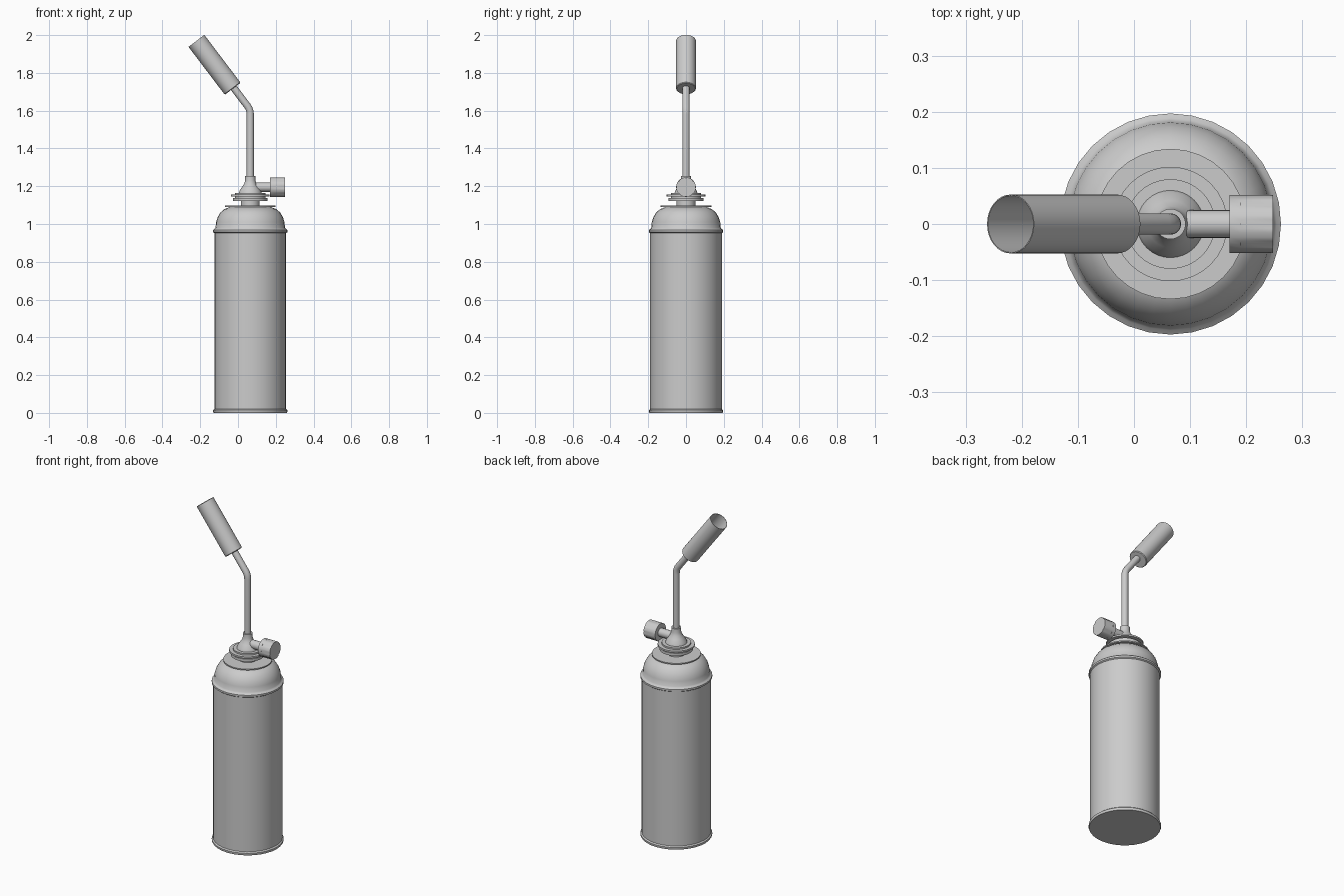
import bpy, bmesh, math
from mathutils import Vector, Matrix

if "Cube" in bpy.data.objects:
    bpy.data.objects.remove(bpy.data.objects["Cube"])

AX = 0.065  # canister axis


def finish(name, bm, angle=35):
    bmesh.ops.remove_doubles(bm, verts=bm.verts, dist=1e-5)
    bmesh.ops.recalc_face_normals(bm, faces=bm.faces)
    me = bpy.data.meshes.new(name)
    bm.to_mesh(me)
    bm.free()
    ob = bpy.data.objects.new(name, me)
    bpy.context.collection.objects.link(ob)
    bpy.ops.object.select_all(action='DESELECT')
    ob.select_set(True)
    bpy.context.view_layer.objects.active = ob
    bpy.ops.object.shade_smooth_by_angle(angle=math.radians(angle))
    return ob


def lathe(name, profile, origin=(AX, 0, 0), axis=(0, 0, 1), sides=32, groove=None):
    """Revolve (radius, height) points about an axis; groove(ring, side) scales the radius."""
    bm = bmesh.new()
    rings = []
    for j, (r, h) in enumerate(profile):
        n = 1 if r == 0 else sides
        ring = []
        for i in range(n):
            a = 2 * math.pi * i / sides
            k = groove(j, i) if groove else 1
            ring.append(bm.verts.new((r * k * math.cos(a), r * k * math.sin(a), h)))
        rings.append(ring)
    for p, q in zip(rings, rings[1:]):
        for i in range(sides):
            vs = []
            for v in (p[i % len(p)], p[(i + 1) % len(p)], q[(i + 1) % len(q)], q[i % len(q)]):
                if v not in vs:
                    vs.append(v)
            bm.faces.new(vs)
    rot = Vector((0, 0, 1)).rotation_difference(Vector(axis)).to_matrix().to_4x4()
    bm.transform(Matrix.Translation(origin) @ rot)
    return finish(name, bm)


# Gas canister: base rim, wall, top rim and dome
lathe("canister", [
    (0, 0), (0.194, 0), (0.197, 0.006), (0.197, 0.014), (0.19, 0.02),
    (0.19, 0.952), (0.197, 0.957), (0.197, 0.968), (0.189, 0.974),
    (0.184, 0.98), (0.181, 1.01), (0.173, 1.036), (0.158, 1.061),
    (0.137, 1.079), (0.105, 1.091), (0, 1.091)])

# Thin flange above the dome
lathe("flange", [(0, 1.09), (0.134, 1.09), (0.134, 1.097), (0, 1.097)])

# Valve: neck, stepped discs, cone and collar
lathe("valve", [
    (0, 1.09), (0.05, 1.09), (0.05, 1.122), (0.092, 1.122), (0.092, 1.138),
    (0.08, 1.138), (0.08, 1.146), (0.102, 1.146), (0.102, 1.156),
    (0.08, 1.156), (0.08, 1.165), (0.06, 1.165), (0.056, 1.178),
    (0.042, 1.198), (0.032, 1.214), (0.027, 1.23), (0.027, 1.255), (0, 1.255)])

# Control stem
lathe("control_stem", [(0, 0.09), (0.022, 0.09), (0.025, 0.094), (0.025, 0.175), (0, 0.175)],
      origin=(0, 0, 1.195), axis=(1, 0, 0), sides=20)

# Grooved control knob
lathe("control_knob", [(0, 0.17), (0.052, 0.17), (0.052, 0.19), (0.052, 0.19001),
                       (0.052, 0.248), (0, 0.248)],
      origin=(0, 0, 1.195), axis=(1, 0, 0), sides=40,
      groove=lambda j, i: 0.94 if j in (3, 4) and i % 5 == 0 else 1)

# Bent gas pipe
d = Vector((-0.604, 0, 0.797))
bend = Vector((AX, 0, 1.605))
path = [Vector((AX, 0, 1.24)), bend - Vector((0, 0, 0.025))]
for t in (0.25, 0.5, 0.75):
    path.append((1 - t) ** 2 * path[1] + 2 * t * (1 - t) * bend + t * t * (bend + d * 0.025))
path += [bend + d * 0.025, bend + d * 0.17]
bm = bmesh.new()
rings = []
for i, p in enumerate(path):
    tan = (path[min(i + 1, len(path) - 1)] - path[max(i - 1, 0)]).normalized()
    if i == 1:
        tan = Vector((0, 0, 1))
    if i == len(path) - 2:
        tan = d.normalized()
    side = Vector((0, 1, 0))
    other = side.cross(tan)
    rings.append([bm.verts.new(p + 0.019 * (math.cos(a) * side + math.sin(a) * other))
                  for a in (2 * math.pi * k / 20 for k in range(20))])
for p, q in zip(rings, rings[1:]):
    for k in range(20):
        bm.faces.new((p[k], p[(k + 1) % 20], q[(k + 1) % 20], q[k]))
bm.faces.new(rings[0])
bm.faces.new(rings[-1])
finish("gas_pipe", bm)

# Open burner tube
lathe("burner_tube", [(0, 0), (0.049, 0), (0.0525, 0.004), (0.0525, 0.318),
                      (0.0505, 0.318), (0.0505, 0.012), (0, 0.012)],
      origin=(-0.028, 0, 1.716), axis=d)
